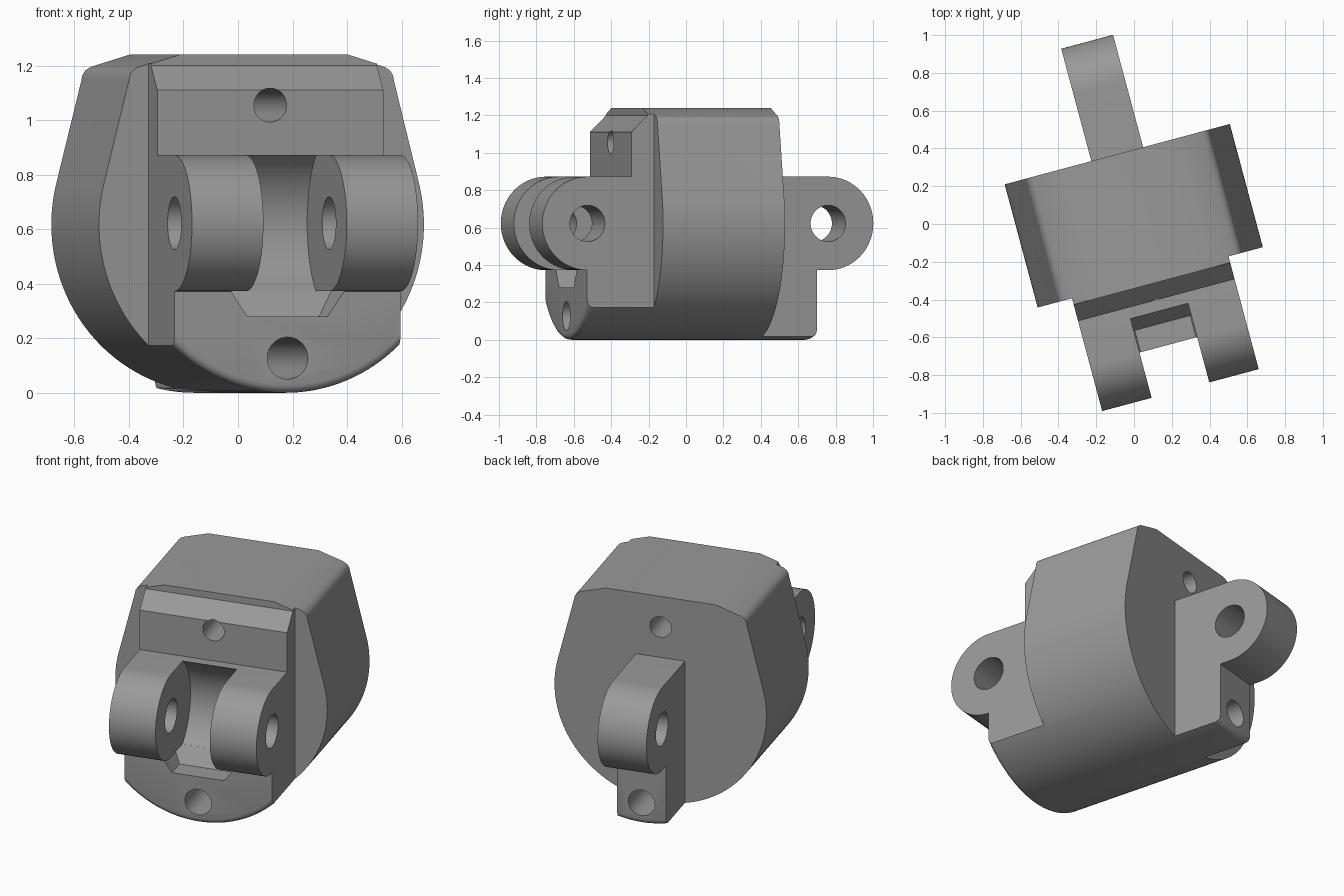
import bpy, bmesh, math
from mathutils import Matrix, Vector

if "Cube" in bpy.data.objects:
    bpy.data.objects.remove(bpy.data.objects["Cube"])

TURN = math.radians(15)      # the whole part is turned about z
R, PIN_Z, LUG_R = 0.617, 0.622, 0.25
FRONT_PIN, REAR_PIN = -0.663, 0.746

grey = bpy.data.materials.new("plain grey")
grey.diffuse_color = (0.32, 0.32, 0.32, 1)
grey.use_nodes = True
grey.node_tree.nodes["Principled BSDF"].inputs["Base Color"].default_value = grey.diffuse_color


def arc(cx, cy, r, a0, a1, n):
    return [(cx + r * math.cos(math.radians(a0 + (a1 - a0) * i / n)),
             cy + r * math.sin(math.radians(a0 + (a1 - a0) * i / n))) for i in range(n + 1)]


def finish(name, bm):
    bmesh.ops.recalc_face_normals(bm, faces=bm.faces)
    me = bpy.data.meshes.new(name)
    bm.to_mesh(me)
    bm.free()
    me.materials.append(grey)
    ob = bpy.data.objects.new(name, me)
    bpy.context.collection.objects.link(ob)
    return ob


def prism(name, pts, lo, hi, axis):
    """Extrude a (side, z) outline from lo to hi along x or y."""
    def place(p, d):
        return (d, p[0], p[1]) if axis == "x" else (p[0], d, p[1])
    bm = bmesh.new()
    a = [bm.verts.new(place(p, lo)) for p in pts]
    b = [bm.verts.new(place(p, hi)) for p in pts]
    bm.faces.new(a)
    bm.faces.new(b[::-1])
    for i in range(len(pts)):
        j = (i + 1) % len(pts)
        bm.faces.new((a[i], b[i], b[j], a[j]))
    return finish(name, bm)


def box(name, x0, x1, y0, y1):
    return prism(name, [(x0, -0.2), (x1, -0.2), (x1, 1.5), (x0, 1.5)], y0, y1, "y")


def combine(target, tool, op="DIFFERENCE"):
    mod = target.modifiers.new(op, "BOOLEAN")
    mod.operation, mod.solver, mod.object = op, "EXACT", tool
    bpy.context.view_layer.objects.active = target
    bpy.ops.object.modifier_apply(modifier=mod.name)
    bpy.data.objects.remove(tool)


# Housing cross-section: round bottom, leaning sides, shallow roof
right = arc(0, R, R, -90, 13.8, 44) + [(0.503, 1.145), (0.499, 1.165), (0.488, 1.182),
                                       (0.468, 1.195), (0.32, 1.24)]
outline = right + [(-x, z) for x, z in reversed(right[1:])]
housing = prism("housing", outline, -1.1, 1.1, "y")

# Side outline: chin, front lugs, chamfered block, rear lug, rear foot
side = [(-0.665, -0.1), (-0.665, 0.372)]
side += arc(FRONT_PIN, PIN_Z, LUG_R, 270, 90, 40)
side += [(-0.42, 0.872), (-0.42, 1.11), (-0.33, 1.2), (-0.33, 1.4), (0.38, 1.4), (0.38, 0.872)]
side += arc(REAR_PIN, PIN_Z, LUG_R, 90, -90, 40)
side += [(0.683, 0.372), (0.683, -0.1)]
combine(housing, prism("side_shape", side, -1, 1, "x"), "INTERSECT")

# Narrow the front block and the rear lug
for s in (-1, 1):
    for half, y0, y1 in ((0.429, -1.3, -0.295), (0.142, 0.38, 1.3)):
        combine(housing, box("side_cutter", *sorted((s * half, s * 1.2)), y0, y1))

# Soften the lower rim of the chin and the rear foot
bm = bmesh.new()
bm.from_mesh(housing.data)
bmesh.ops.remove_doubles(bm, verts=bm.verts, dist=1e-4)
rim = [e for e in bm.edges if any(all(abs(v.co.y - y) < 1e-3 and v.co.z < 0.19 for v in e.verts)
                                  for y in (-0.665, 0.683))]
bmesh.ops.bevel(bm, geom=rim, offset=0.03, segments=4, profile=0.5, affect="EDGES",
                clamp_overlap=True)
bmesh.ops.recalc_face_normals(bm, faces=bm.faces)
bm.to_mesh(housing.data)
bm.free()

# Gap between the front lugs with a round clearance
gap = arc(FRONT_PIN, PIN_Z, 0.31, 53.8, -53.8, 24) + [(-1.2, 0.372), (-1.2, 1.0), (-0.48, 1.0)]
combine(housing, prism("gap_cutter", gap, -0.158, 0.158, "x"))

# Tapered pocket in the chin below the gap
bm = bmesh.new()
rings = []
for half, back, z in ((0.152, -0.545, 0.28), (0.215, -0.48, 0.3725)):
    rings.append([bm.verts.new(p) for p in ((-half, -1.1, z), (half, -1.1, z),
                                            (half, back, z), (-half, back, z))])
bm.faces.new(rings[0])
bm.faces.new(rings[1])
for i in range(4):
    j = (i + 1) % 4
    bm.faces.new((rings[0][i], rings[0][j], rings[1][j], rings[1][i]))
combine(housing, finish("pocket_cutter", bm))

# Pin holes across the lugs, screw holes along the body
for y, r in ((FRONT_PIN, 0.097), (REAR_PIN, 0.097)):
    combine(housing, prism("pin_cutter", arc(y, PIN_Z, r, 0, 352.5, 47), -1, 1, "x"))
for z, r in ((1.055, 0.062), (0.127, 0.077)):
    combine(housing, prism("screw_cutter", arc(0, z, r, 0, 352.5, 47), -1.2, 1.2, "y"))

# Final placement and shading
housing.data.transform(Matrix.Rotation(TURN, 4, "Z") @ Matrix.Translation(Vector((0.01, 0, 0))))
housing.data.materials.clear()
housing.data.materials.append(grey)
for p in housing.data.polygons:
    p.material_index = 0
bpy.context.view_layer.objects.active = housing
housing.select_set(True)
bpy.ops.object.shade_smooth_by_angle(angle=math.radians(25))
